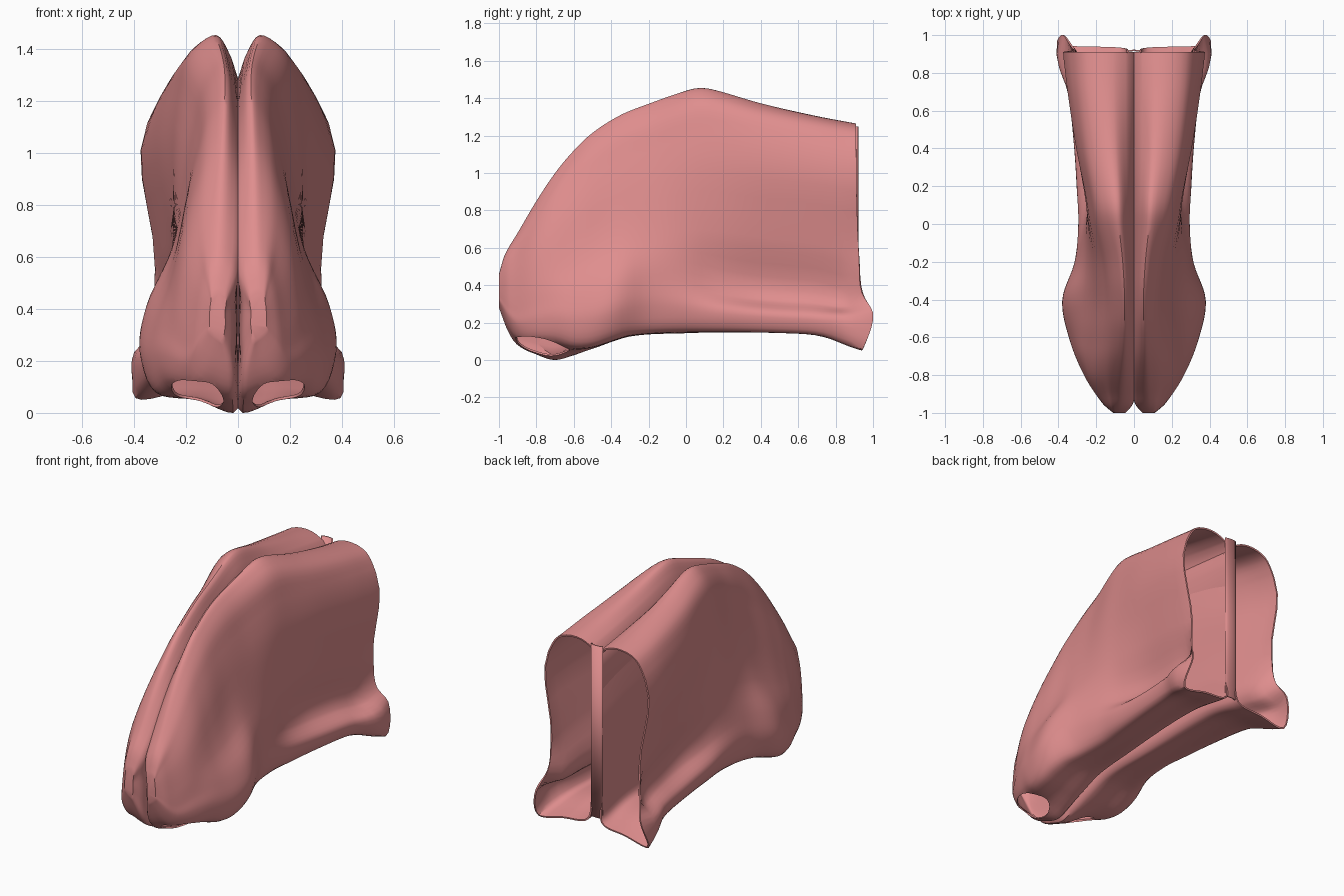
import bpy, bmesh, math
from mathutils import Matrix, Vector

cube = bpy.data.objects.get("Cube")
if cube:
    bpy.data.objects.remove(cube)

pink = bpy.data.materials.new("tissue_pink")
pink.use_nodes = True
colour = (0.74, 0.27, 0.27, 1)
pink.diffuse_color = colour
pink.node_tree.nodes["Principled BSDF"].inputs["Base Color"].default_value = colour


def curve(keys, y):
    """Smooth value at y through (y, value) keys."""
    n = len(keys)
    y = min(max(y, keys[0][0]), keys[-1][0])
    i = next(k for k in range(n - 1) if y <= keys[k + 1][0])

    def slope(k):
        a, b = keys[max(k - 1, 0)], keys[min(k + 1, n - 1)]
        return (b[1] - a[1]) / (b[0] - a[0])
    (ya, va), (yb, vb) = keys[i], keys[i + 1]
    d = yb - ya
    t = (y - ya) / d
    return ((2*t**3 - 3*t*t + 1) * va + (t**3 - 2*t*t + t) * d * slope(i)
            + (3*t*t - 2*t**3) * vb + (t**3 - t*t) * d * slope(i + 1))


# Side outline: crest, medial floor edge and lateral floor edge heights
top = [(-1, .46), (-.97, .56), (-.9, .68), (-.8, .85), (-.7, 1), (-.6, 1.12), (-.5, 1.215),
       (-.35, 1.31), (-.2, 1.37), (0, 1.44), (.07, 1.455), (.15, 1.445), (.4, 1.37),
       (.7, 1.3), (.91, 1.26)]
keel = [(-1, .28), (-.95, .15), (-.9, .08), (-.8, .03), (-.7, 0), (-.6, .03), (-.5, .07),
        (-.3, .135), (0, .15), (.6, .17), (.91, .12)]
base = [(-1, .3), (-.95, .18), (-.9, .12), (-.8, .115), (-.7, .105), (-.6, .07), (-.5, .07),
        (-.4, .1), (-.3, .13), (0, .145), (.6, .14), (.75, .12), (.91, .045)]
# Relative heights of the side hollow and of the ridge under it
hollow = [(-1, .25), (-.2, .25), (.2, .165), (.7, .15), (.85, .18), (.91, .26)]
ridge = [(-1, .14), (-.2, .12), (.2, .095), (.7, .085), (.85, .13), (.91, .17)]

# Half widths at successive heights, from the medial wall round to the floor
stations = (-1, -.95, -.8, -.6, -.4, -.2, 0, .15, .4, .7, .86, .91)
widths = {
    "gap": (.05, .018, .005, .004, .005, .012, .022, .027, .03, .03, .03, .03),
    "crest": (.08, .075, .065, .055, .05, .06, .08, .085, .1, .11, .11, .11),
    "shoulder": (.1, .11, .11, .1, .1, .12, .16, .185, .23, .265, .275, .28),
    "upper": (.105, .135, .175, .17, .16, .175, .215, .24, .29, .33, .345, .35),
    "waist": (.11, .16, .24, .265, .26, .25, .25, .25, .262, .3, .315, .32),
    "dip": (.11, .165, .255, .325, .355, .3, .265, .24, .225, .265, .3, .335),
    "bulge": (.11, .165, .265, .345, .378, .312, .295, .3, .315, .35, .4, .375),
    "corner": (.09, .125, .24, .305, .32, .265, .25, .265, .29, .33, .38, .395),
}
widths = {name: list(zip(stations, row)) for name, row in widths.items()}


def section(y):
    """Closed cross-section of the left cavity as control points."""
    w = {name: curve(keys, y) for name, keys in widths.items()}
    zt, zk, zb = curve(top, y), curve(keel, y), curve(base, y)
    flare = max(0, min(1, (y - .78) / .13)) ** 2
    square = max(0, min(1, (y + .2) / 1.1))

    def at(name, t, back=0):
        return Vector((w[name], y + back * flare, zb + t * (zt - zb)))
    inner = Vector((w["gap"] + .015, y + .02 * flare, zk))
    middle = inner.lerp(at("corner", 0, .035), .5)
    return [inner, at("gap", .18), at("gap", .55), at("gap", .92 + .05 * square),
            at("crest", 1), at("shoulder", .95 + .025 * square),
            at("upper", .79 + .09 * square), at("waist", .42, .015),
            at("dip", curve(hollow, y), .03), at("bulge", curve(ridge, y), .09),
            at("corner", .01, .035), middle]


def smooth_loop(points, steps=5):
    """Closed loop through the points, its tangents limited by the shorter neighbour."""
    n, loop = len(points), []

    def tangent(i, span):
        a, b, c = (points[(i + k) % n] for k in (-1, 0, 1))
        before, after = (b - a).length, (c - b).length
        return ((b - a) / before * after + (c - b) / after * before) / (before + after) * span
    for i in range(n):
        p, q = points[i], points[(i + 1) % n]
        span = (q - p).length
        u, v = tangent(i, span), tangent((i + 1) % n, span)
        for s in range(steps):
            t = s / steps
            loop.append((2*t**3 - 3*t*t + 1) * p + (t**3 - 2*t*t + t) * u
                        + (3*t*t - 2*t**3) * q + (t**3 - t*t) * v)
    return loop


def make_object(name, bm):
    mesh = bpy.data.meshes.new(name)
    bm.to_mesh(mesh)
    bm.free()
    mesh.materials.append(pink)
    obj = bpy.data.objects.new(name, mesh)
    bpy.context.collection.objects.link(obj)
    return obj


def select(obj):
    bpy.ops.object.select_all(action='DESELECT')
    obj.select_set(True)
    bpy.context.view_layer.objects.active = obj


# Left cavity: lofted shell, capped at the tip and open at the back
bm = bmesh.new()
count = 60
rings = []
for k in range(count + 1):
    y = -1 + 1.91 * (k / count) ** 1.4
    rings.append([bm.verts.new(p) for p in smooth_loop(section(y))])
for a, b in zip(rings, rings[1:]):
    for i in range(len(a)):
        j = (i + 1) % len(a)
        bm.faces.new((a[i], a[j], b[j], b[i]))
bm.faces.new(rings[0])
bmesh.ops.recalc_face_normals(bm, faces=bm.faces)
if sum((f.normal.x for f in bm.faces if f.calc_center_median().x > .25)) < 0:
    bmesh.ops.reverse_faces(bm, faces=bm.faces)
left = make_object("left_nasal_cavity", bm)
wall = left.modifiers.new("wall", 'SOLIDIFY')
wall.thickness = .01
wall.offset = -1

# Nostril opening cut through the sloping floor
bm = bmesh.new()
tilt = Matrix.Rotation(math.radians(-24), 4, 'Y') @ Matrix.Rotation(math.radians(-5), 4, 'X')
turn = Matrix.Rotation(math.radians(-15), 4, 'Z')
place = Matrix.Translation((.16, -.77, .065)) @ tilt @ turn @ Matrix.Diagonal((.1, .15, 1, 1))
bmesh.ops.create_cone(bm, cap_ends=True, segments=40, radius1=1, radius2=1, depth=.12, matrix=place)
cutter = make_object("nostril_cutter", bm)
cutter.hide_render = True
cut = left.modifiers.new("nostril", 'BOOLEAN')
cut.operation = 'DIFFERENCE'
cut.solver = 'EXACT'
cut.object = cutter
select(left)
for modifier in ("wall", "nostril"):
    bpy.ops.object.modifier_apply(modifier=modifier)
bpy.data.objects.remove(cutter)
bpy.ops.object.shade_smooth_by_angle(angle=math.radians(40))

# Right cavity mirrors the left
right = left.copy()
right.data = left.data.copy()
right.name = "right_nasal_cavity"
right.data.transform(Matrix.Scale(-1, 4, (1, 0, 0)))
right.data.flip_normals()
bpy.context.collection.objects.link(right)

# Slightly rounded strip closing the gap between the cavities at the back
bm = bmesh.new()
columns = []
for k in range(9):
    a = math.pi * k / 8
    x, y = -.036 * math.cos(a), .905 + .01 * math.sin(a)
    columns.append([bm.verts.new((x, y, z)) for z in (.14, 1.25)])
for a, b in zip(columns, columns[1:]):
    bm.faces.new((a[0], a[1], b[1], b[0]))
bmesh.ops.reverse_faces(bm, faces=bm.faces)
septum = make_object("septum_back_edge", bm)
edge = septum.modifiers.new("wall", 'SOLIDIFY')
edge.thickness = .008
select(septum)
bpy.ops.object.shade_smooth_by_angle(angle=math.radians(40))
